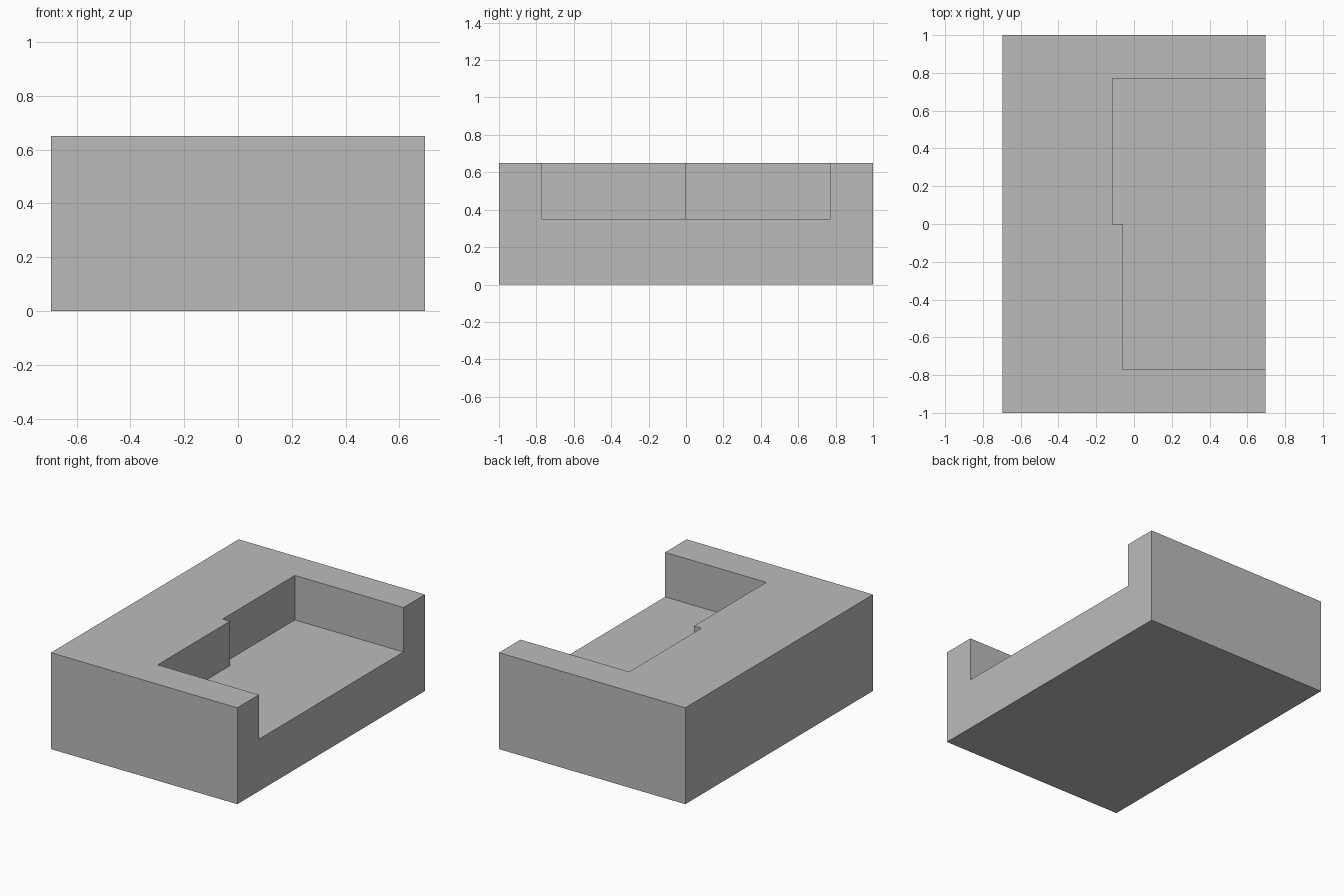
import bpy
import bmesh

cube = bpy.data.objects.get("Cube")
if cube:
    bpy.data.objects.remove(cube, do_unlink=True)

# Plain grey covering
GREY = (0.5, 0.5, 0.5, 1.0)
mat = bpy.data.materials.new("plain grey")
mat.use_nodes = True
mat.diffuse_color = GREY
mat.node_tree.nodes["Principled BSDF"].inputs["Base Color"].default_value = GREY

HALF_W, HALF_D = 0.695, 1.0     # half width and half depth
SEAT, TOP = 0.35, 0.65          # seat height and rim height
ARM = 0.77                      # inner face of each arm

# Plan outlines: the stepped recess, open on +x, and the outer block
recess = [(HALF_W, -ARM), (-0.06, -ARM), (-0.06, 0),
          (-0.115, 0), (-0.115, ARM), (HALF_W, ARM)]
block = [(HALF_W, HALF_D), (-HALF_W, HALF_D),
         (-HALF_W, -HALF_D), (HALF_W, -HALF_D)]

bm = bmesh.new()


def ring(outline, z):
    return [bm.verts.new((x, y, z)) for x, y in outline]


def walls(lower, upper):
    for i in range(len(lower) - 1):
        bm.faces.new((lower[i], lower[i + 1], upper[i + 1], upper[i]))


floor, rim = ring(recess, SEAT), ring(recess, TOP)
base, crown = ring(block, 0), ring(block, TOP)

walls(floor, rim)               # inner faces of arms and backrest
walls(base, crown)              # outer faces on three sides
bm.faces.new(floor)             # seat
bm.faces.new(base)              # underside
bm.faces.new(rim + crown)       # top of arms and backrest
# Open side, notched between the arms
bm.faces.new((base[-1], base[0], crown[0], rim[-1],
              floor[-1], floor[0], rim[0], crown[-1]))
bmesh.ops.recalc_face_normals(bm, faces=bm.faces)

mesh = bpy.data.meshes.new("sofa_body")
bm.to_mesh(mesh)
bm.free()
mesh.materials.append(mat)
sofa = bpy.data.objects.new("sofa_body", mesh)
bpy.context.collection.objects.link(sofa)
